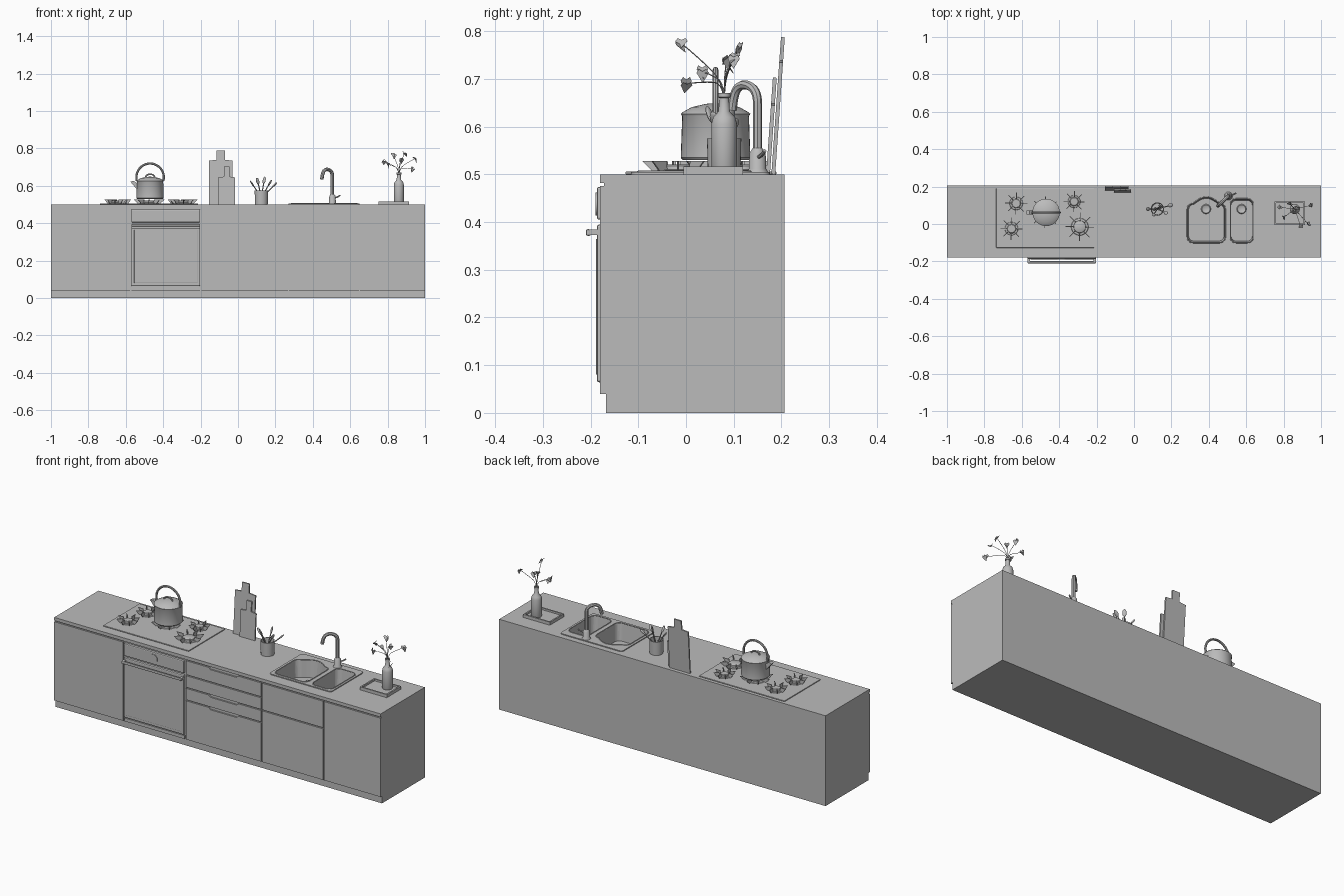
import bpy, bmesh, math, random
from mathutils import Matrix, Vector

if "Cube" in bpy.data.objects:
    bpy.data.objects.remove(bpy.data.objects["Cube"])
random.seed(4)

grey = bpy.data.materials.new("plain grey")
grey.use_nodes = True
grey.diffuse_color = (0.5, 0.5, 0.5, 1)
grey.node_tree.nodes["Principled BSDF"].inputs["Base Color"].default_value = grey.diffuse_color


def activate(ob):
    bpy.ops.object.select_all(action='DESELECT')
    ob.select_set(True)
    bpy.context.view_layer.objects.active = ob


def finish(name, bm, smooth=False):
    bmesh.ops.recalc_face_normals(bm, faces=bm.faces)
    mesh = bpy.data.meshes.new(name)
    bm.to_mesh(mesh)
    bm.free()
    mesh.materials.append(grey)
    ob = bpy.data.objects.new(name, mesh)
    bpy.context.collection.objects.link(ob)
    if smooth:
        activate(ob)
        bpy.ops.object.shade_smooth_by_angle(angle=math.radians(40))
    return ob


def box(name, x, y, z, bevel=0):
    """Box from three (low, high) ranges."""
    bm = bmesh.new()
    bmesh.ops.create_cube(bm, size=1)
    for v in bm.verts:
        v.co = [r[0] if c < 0 else r[1] for r, c in zip((x, y, z), v.co)]
    if bevel:
        bmesh.ops.bevel(bm, geom=bm.edges[:], offset=bevel, segments=2, affect='EDGES', profile=0.5)
    return finish(name, bm)


def prism(name, points, depth, matrix, smooth=False, taper=1):
    """Extrude a flat outline along its own z."""
    bm = bmesh.new()
    base = bm.faces.new([bm.verts.new((p[0], p[1], 0)) for p in points])
    middle = base.calc_center_median()
    top = bmesh.ops.extrude_face_region(bm, geom=[base])["geom"]
    for v in [g for g in top if isinstance(g, bmesh.types.BMVert)]:
        v.co = middle + (v.co - middle) * taper + Vector((0, 0, depth))
    bm.transform(matrix)
    return finish(name, bm, smooth)


def lathe(name, profile, x, y, sides=32):
    """Spin an (r, z) profile round a vertical axis."""
    bm = bmesh.new()
    verts = [bm.verts.new((r, 0, z)) for r, z in profile]
    edges = [bm.edges.new(pair) for pair in zip(verts, verts[1:])]
    bmesh.ops.spin(bm, geom=verts + edges, cent=(0, 0, 0), axis=(0, 0, 1),
                   angle=math.tau, steps=sides, use_duplicate=False)
    bmesh.ops.remove_doubles(bm, verts=bm.verts, dist=0.0001)
    bm.transform(Matrix.Translation((x, y, 0)))
    return finish(name, bm, True)


def tube(name, points, radius, cyclic=False, kind='NURBS'):
    curve = bpy.data.curves.new(name, 'CURVE')
    curve.dimensions = '3D'
    curve.bevel_depth = radius
    curve.bevel_resolution = 2
    curve.use_fill_caps = True
    spline = curve.splines.new(kind)
    spline.points.add(len(points) - 1)
    for p, co in zip(spline.points, points):
        p.co = (*co, 1)
    spline.use_cyclic_u = cyclic
    if kind == 'NURBS':
        spline.use_endpoint_u = True
        spline.order_u = 3
    curve.materials.append(grey)
    ob = bpy.data.objects.new(name, curve)
    bpy.context.collection.objects.link(ob)
    activate(ob)
    bpy.ops.object.convert(target='MESH')
    bpy.ops.object.shade_smooth_by_angle(angle=math.radians(40))
    return ob


def rounded(x0, x1, y0, y1, r, arch=0, steps=6):
    """Rounded rectangle outline whose back edge can bow outward."""
    pts = []
    for i, (cx, cy) in enumerate([(x1-r, y1-r), (x0+r, y1-r), (x0+r, y0+r), (x1-r, y0+r)]):
        for k in range(steps + 1):
            a = (i + k / steps) * math.pi / 2
            pts.append((cx + r * math.cos(a), cy + r * math.sin(a)))
        if i == 0 and arch:
            for k in range(1, 8):
                pts.append((x1 - r + (x0 - x1 + 2 * r) * k / 8, y1 + arch * math.sin(math.pi * k / 8)))
    return pts


# Cabinet body, recessed plinth and counter
FRONT, BACK, TOP = -0.18, 0.207, 0.5
carcass = box("cabinet_body", (-1, 1), (-0.172, BACK), (0.04, 0.482))
box("plinth", (-1, 1), (-0.168, BACK), (0, 0.04))
counter = box("countertop", (-1, 1), (FRONT, BACK), (0.482, TOP))
UPRIGHT = Matrix.Translation((0, -0.172, 0)) @ Matrix.Rotation(math.pi / 2, 4, 'X')


def panel(name, x0, x1, z0, z1, grip=False):
    pts = [(x0, z0), (x1, z0), (x1, z1)]
    if grip:
        mid = (x0 + x1) / 2
        pts += [(mid + 0.09, z1), (mid + 0.08, z1 - 0.01), (mid - 0.08, z1 - 0.01), (mid - 0.09, z1)]
    prism(name, pts + [(x0, z1)], 0.008, UPRIGHT)


# Door and drawer fronts
panel("left_end_door", 0.653, 1, 0.04, 0.476)
panel("right_end_door", -1, -0.578, 0.04, 0.476)
panel("sink_door", 0.273, 0.647, 0.04, 0.323)
panel("sink_drawer", 0.273, 0.647, 0.329, 0.476)
for i, (low, high, grip) in enumerate([(0.04, 0.254, True), (0.26, 0.323, True),
                                       (0.329, 0.393, False), (0.399, 0.476, True)]):
    panel(f"drawer_{i}", -0.194, 0.267, low, high, grip)

# Oven with control panel, knob and bar handle
OX = (-0.57, -0.202)
box("oven_base_strip", OX, (FRONT, -0.17), (0.04, 0.058))
box("oven_door", OX, (-0.187, -0.17), (0.064, 0.395), 0.005)
box("oven_window", (-0.555, -0.217), (-0.189, -0.18), (0.08, 0.365), 0.002)
box("oven_control_panel", OX, (-0.187, -0.17), (0.405, 0.474), 0.005)
box("oven_handle", OX, (-0.21, -0.199), (0.371, 0.385), 0.004)
for x in OX:
    inner = x + math.copysign(0.014, -0.386 - x)
    box("oven_handle_post", sorted((x, inner)), (-0.202, -0.182), (0.373, 0.384))
knob = [(0.024 * math.cos(k * math.tau / 24) - 0.386, 0.024 * math.sin(k * math.tau / 24) + 0.438) for k in range(24)]
prism("oven_knob", knob, 0.018, UPRIGHT, True)

# Sink deck with two basins sunk through the counter
deck = prism("sink_deck", rounded(0.27, 0.65, -0.115, 0.175, 0.015), 0.005, Matrix.Translation((0, 0, TOP)), True)
basins = [(rounded(0.285, 0.488, -0.1, 0.11, 0.03, 0.035), 0.385),
          (rounded(0.515, 0.637, -0.1, 0.135, 0.03), 0.575)]
for outline, drain_x in basins:
    cutter = prism("basin_cutter", outline, -0.1, Matrix.Translation((0, 0, TOP + 0.01)), taper=0.93)
    cutter.hide_render = True
    for ob in (deck, counter, carcass):
        activate(ob)
        mod = ob.modifiers.new("basin", 'BOOLEAN')
        mod.object = cutter
        mod.solver = 'EXACT'
        bpy.ops.object.modifier_apply(modifier=mod.name)
    bpy.data.objects.remove(cutter)
    tube("basin_rim", [(px, py, TOP + 0.005) for px, py in outline], 0.003, True, 'POLY')
    lathe("drain", [(0, 0.412), (0.018, 0.412), (0.022, 0.415), (0.026, 0.41)], drain_x, 0.08)

# Faucet
lathe("faucet_base", [(0.022, 0.505), (0.018, 0.512), (0.017, 0.545), (0.01, 0.555), (0, 0.555)], 0.505, 0.15)
tube("faucet_neck", [(0.505, 0.15, 0.54), (0.505, 0.15, 0.62), (0.505, 0.15, 0.675), (0.475, 0.122, 0.692),
                     (0.452, 0.1, 0.675), (0.448, 0.097, 0.635)], 0.0095)
tube("faucet_lever", [(0.515, 0.15, 0.535), (0.535, 0.16, 0.54), (0.545, 0.165, 0.55)], 0.004)

# Cooktop with burners and flared grate fins
box("cooktop", (-0.737, -0.213), (-0.127, 0.19), (TOP, 0.506), 0.002)
for bx, by, size in [(-0.63, 0.11, 0.85), (-0.655, -0.025, 0.85), (-0.32, 0.12, 0.8), (-0.29, -0.015, 1.1),
                     (-0.475, 0.062, 1.2)]:
    lathe("burner", [(0.042 * size, 0.506), (0.04 * size, 0.509), (0.03 * size, 0.51), (0.029 * size, 0.518),
                     (0.025 * size, 0.521), (0, 0.521)], bx, by)
    for k in range(8):
        place = Matrix.Translation((bx, by, 0.506)) @ Matrix.Rotation(k * math.pi / 4, 4, 'Z')
        fin = [(0.03 * size, 0), (0.05 * size, 0), (0.07 * size, 0.022), (0.034 * size, 0.022)]
        prism("grate_fin", fin, 0.004, place @ Matrix.Rotation(math.pi / 2, 4, 'X'))

# Kettle
KX, KY = -0.47, 0.062
lathe("kettle_body", [(0, 0.53), (0.069, 0.53), (0.073, 0.535), (0.07, 0.622), (0.073, 0.627), (0.068, 0.631),
                      (0.05, 0.641), (0.02, 0.648), (0, 0.649)], KX, KY, 40)
tube("kettle_lid_grip", [(KX + s, KY, z) for s, z in [(-0.025, 0.645), (-0.02, 0.662), (0.02, 0.662), (0.025, 0.645)]], 0.004)
tube("kettle_handle", [(KX + 0.074 * math.cos(a), KY, 0.645 + 0.075 * math.sin(a))
                       for a in [math.radians(d) for d in range(-15, 200, 15)]], 0.006)
spout = [(KX - 0.065, 0.575), (KX - 0.105, 0.622), (KX - 0.088, 0.627), (KX - 0.065, 0.61)]
prism("kettle_spout", spout, 0.022, Matrix.Translation((0, KY + 0.011, 0)) @ Matrix.Rotation(math.pi / 2, 4, 'X'))


# Cutting boards leaning back
def board(name, x0, x1, n0, n1, shoulder, height, y):
    pts = [(x0, 0), (x1, 0), (x1, shoulder), (n1, shoulder + 0.004), (n1, height),
           (n0, height), (n0, shoulder + 0.004), (x0, shoulder)]
    prism(name, pts, 0.008, Matrix.Translation((0, y, TOP)) @ Matrix.Rotation(math.radians(86), 4, 'X'))


board("large_cutting_board", -0.155, -0.03, -0.115, -0.07, 0.235, 0.288, 0.187)
board("small_cutting_board", -0.108, -0.015, -0.075, -0.045, 0.145, 0.203, 0.176)

# Utensil crock
CX, CY = 0.125, 0.08
lathe("utensil_crock", [(0, TOP), (0.034, TOP), (0.036, 0.575), (0.032, 0.575), (0.03, 0.51), (0, 0.51)], CX, CY)
for dx, dy, h in [(-0.05, 0.0, 0.612), (-0.02, -0.03, 0.625), (0.015, 0.015, 0.63), (0.045, -0.02, 0.615), (0.07, 0.02, 0.605)]:
    tip = Vector((CX + dx, CY + dy, h))
    foot = Vector((CX - dx * 0.3, CY - dy * 0.3, 0.515))
    tube("utensil_stem", [foot, tip], 0.003, kind='POLY')
    bm = bmesh.new()
    bmesh.ops.create_uvsphere(bm, u_segments=12, v_segments=8, radius=0.013)
    turn = (tip - foot).to_track_quat('Z', 'Y').to_matrix().to_4x4()
    bm.transform(Matrix.Translation(tip) @ turn @ Matrix.Diagonal((0.8, 0.35, 1.5, 1)))
    finish("utensil_head", bm, True)

# Serving tray with raised rim
TX, TY = (0.75, 0.915), (-0.005, 0.12)
box("tray_floor", TX, TY, (TOP, 0.507))
for i in range(2):
    box("tray_end", (TX[i] - 0.008 * i, TX[i] + 0.008 * (1 - i)), TY, (TOP, 0.517))
    box("tray_side", TX, (TY[i] - 0.008 * i, TY[i] + 0.008 * (1 - i)), (TOP, 0.517))

# Bottle vase with leafy twigs
VX, VY = 0.86, 0.08
lathe("vase", [(0, 0.507), (0.025, 0.507), (0.027, 0.512), (0.027, 0.605), (0.023, 0.62), (0.012, 0.632), (0.01, 0.66),
               (0.013, 0.662), (0.013, 0.671), (0.008, 0.671), (0.008, 0.62)], VX, VY)
leaf = [(0, -0.016), (0.013, 0.006), (0.008, 0.014), (0, 0.009), (-0.008, 0.014), (-0.013, 0.006)]
for tip in [(0.89, -0.01, 0.775), (0.83, 0.11, 0.765), (0.775, 0.09, 0.732), (0.945, 0.1, 0.745),
            (0.93, 0.0, 0.69), (0.8, 0.035, 0.715), (0.87, 0.085, 0.74)]:
    tip = Vector(tip)
    start = Vector((VX, VY, 0.64))
    bend = start.lerp(tip, 0.5) + Vector((0, 0, 0.03))
    tube("twig", [start, start + Vector((0, 0, 0.05)), bend, tip], 0.0012)
    for side in range(2):
        tilt = Matrix.Rotation(random.uniform(0, math.tau), 4, 'Z') @ Matrix.Rotation(random.uniform(0.7, 1.5), 4, 'X')
        prism("leaf", leaf, 0.001, Matrix.Translation(tip + Vector((0.006 * side, 0, -0.008 * side))) @ tilt)
